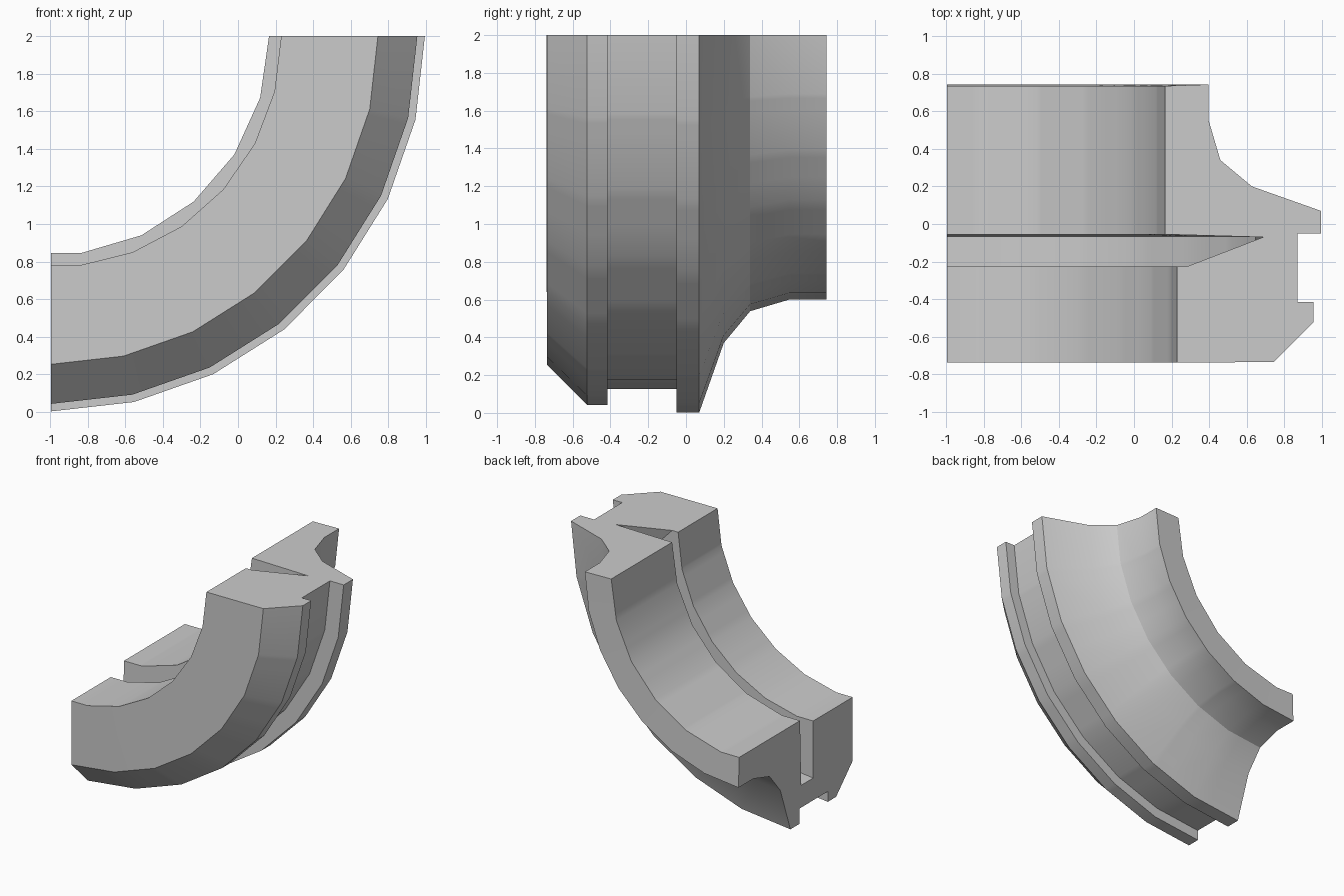
import bpy, bmesh, math

if "Cube" in bpy.data.objects:
    bpy.data.objects.remove(bpy.data.objects["Cube"])

CX, CZ = -0.997, 2.0          # axis of the quarter ring (runs along y)

# Cross-section: (y, radius, number of sides of the full ring)
PROFILE = [
    (0.735, 1.162, 22), (0.743, 1.395, 28), (0.55, 1.395, 28), (0.34, 1.457, 28),
    (0.20, 1.625, 28), (0.07, 1.992, 28), (-0.05, 1.992, 28), (-0.05, 1.867, 28),
    (-0.415, 1.867, 28), (-0.415, 1.952, 28), (-0.523, 1.952, 28), (-0.735, 1.742, 28),
    (-0.738, 1.227, 26), (-0.226, 1.227, 26),
    (-0.226, 1.685, 28), (-0.07, 1.685, 28),     # floor of the inner slot
    (-0.055, 1.162, 22),
]
SLOT = 14                     # slot corner that rises at the upper end


def ring_radius(r, sides, deg):
    """Radius of a regular polygon ring with a corner at 90 degrees."""
    step = 360 / sides
    off = (90 - deg) % step
    if step - off < 1e-6:
        off = 0
    return r * math.cos(math.radians(step / 2)) / math.cos(math.radians(off - step / 2))


# All angles where any ring has a corner
angles = {0.0, 90.0}
for sides in (22, 26, 28):
    step = 360 / sides
    angles |= {round(90 - k * step, 4) for k in range(8) if 90 - k * step > 0.01}
angles = sorted(angles)

bm = bmesh.new()
rows = []
for a in angles:
    t = math.radians(a)
    row = []
    for i, (y, r, sides) in enumerate(PROFILE):
        rr = ring_radius(r, sides, a)
        if i == SLOT:
            rr -= 0.405 * max(0, (a - 77.143) / 12.857)
        row.append(bm.verts.new((CX + rr * math.sin(t), y, CZ - 1.003 * rr * math.cos(t))))
    rows.append(row)

# Swept skin and end caps
n = len(PROFILE)
for r0, r1 in zip(rows, rows[1:]):
    for i in range(n):
        j = (i + 1) % n
        bm.faces.new((r0[i], r0[j], r1[j], r1[i]))
bm.faces.new(rows[0])
bm.faces.new(rows[-1])
bmesh.ops.recalc_face_normals(bm, faces=bm.faces)

mesh = bpy.data.meshes.new("quarter_ring")
bm.to_mesh(mesh)
bm.free()
ring = bpy.data.objects.new("quarter_ring", mesh)
bpy.context.collection.objects.link(ring)
bpy.context.view_layer.objects.active = ring
ring.select_set(True)
bpy.ops.object.shade_smooth_by_angle(angle=math.radians(30))
